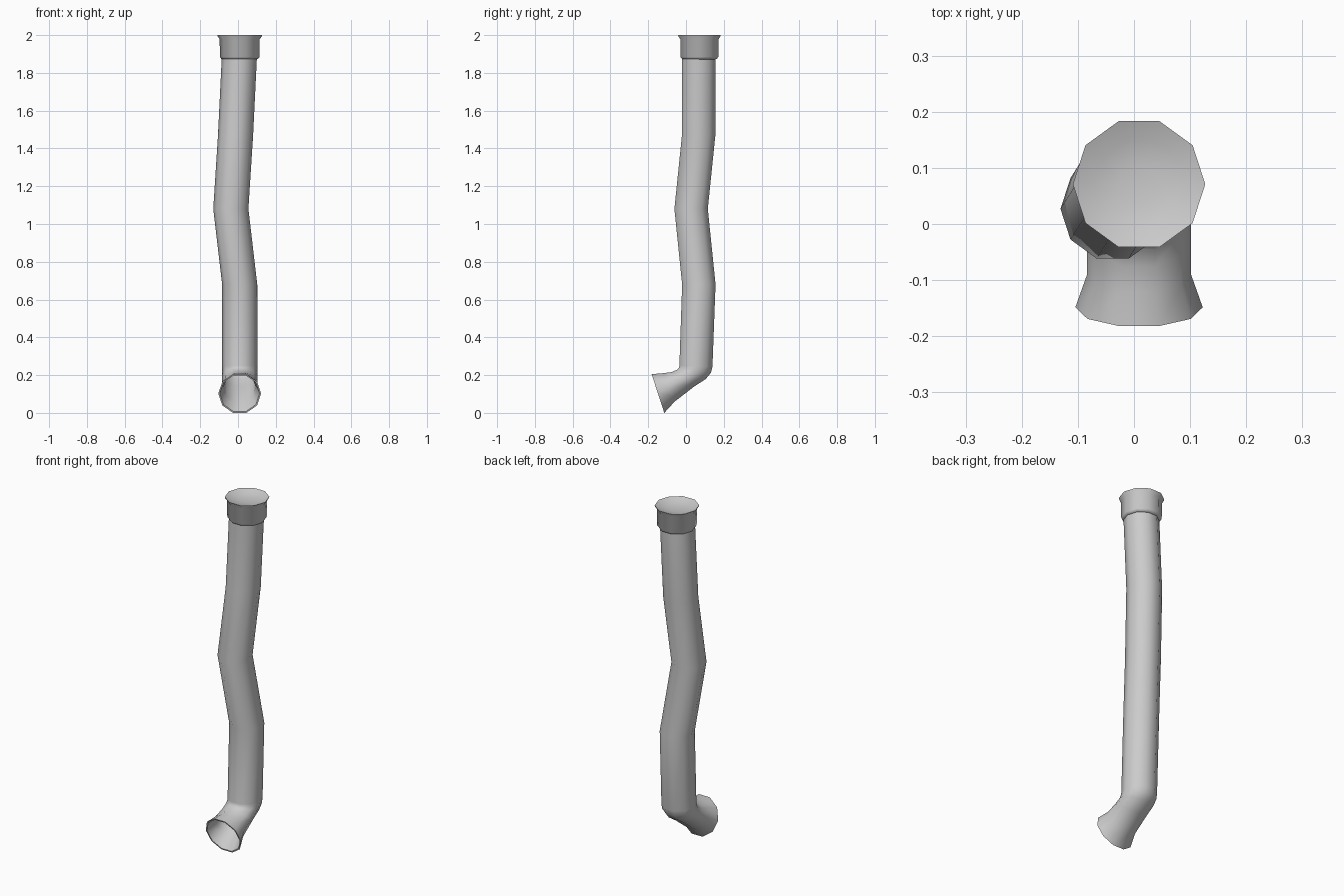
import bpy, bmesh, math
from mathutils import Vector

cube = bpy.data.objects.get("Cube")
if cube:
    bpy.data.objects.remove(cube)

SIDES = 10
FLAT = math.sin(math.radians(72))  # reach of the flat side of a ten-sided ring

grey = bpy.data.materials.new("pipe grey")
grey.use_nodes = True
grey.diffuse_color = (0.6, 0.6, 0.6, 1)
grey.node_tree.nodes["Principled BSDF"].inputs["Base Color"].default_value = (0.6, 0.6, 0.6, 1)


def ring(x, front, back, half_width, scale=1.0):
    """Ten-sided ring given by its centre x, its front and back (y, z) points and its half width."""
    f, b = Vector((x, *front)), Vector((x, *back))
    mid, depth = (f + b) / 2, (b - f) / 2 / FLAT * scale
    side = Vector((half_width * scale, 0, 0))
    angles = [math.tau * i / SIDES for i in range(SIDES)]
    return [mid + side * math.cos(a) + depth * math.sin(a) for a in angles]


def level(x, y, z, r):
    """Level ring around a centre."""
    return ring(x, (y - r * FLAT, z), (y + r * FLAT, z), r)


def loft(name, rings):
    """Skin a row of rings and close both ends."""
    bm = bmesh.new()
    rows = [[bm.verts.new(p) for p in points] for points in rings]
    for low, high in zip(rows, rows[1:]):
        for i in range(SIDES):
            j = (i + 1) % SIDES
            bm.faces.new((low[i], low[j], high[j], high[i]))
    bm.faces.new(rows[0][::-1])
    bm.faces.new(rows[-1])
    bmesh.ops.recalc_face_normals(bm, faces=bm.faces)
    mesh = bpy.data.meshes.new(name)
    bm.to_mesh(mesh)
    bm.free()
    mesh.materials.append(grey)
    obj = bpy.data.objects.new(name, mesh)
    bpy.context.collection.objects.link(obj)
    bpy.ops.object.select_all(action='DESELECT')
    obj.select_set(True)
    bpy.context.view_layer.objects.active = obj
    bpy.ops.object.shade_smooth_by_angle(angle=math.radians(60))
    return obj


# Elbow from the flared mouth up to the straight pipe: front, back, half width
CX, R = 0.009, 0.093
elbow = [
    ((-0.182, 0.205), (-0.115, 0.0), 0.1135),
    ((-0.122, 0.21), (-0.06, 0.06), R),
    ((-0.075, 0.216), (0.04, 0.137), R),
    ((-0.045, 0.23), (0.105, 0.18), R),
    ((-0.037, 0.24), (0.132, 0.212), R),
    ((-0.035, 0.25), (0.14, 0.245), R),
]

# Bends of the upright pipe: centre x, y, z
bends = [(CX, 0.068, 0.68), (-0.038, 0.027, 1.08), (-0.013, 0.067, 1.47), (0.008, 0.068, 1.9)]

bore = [ring(CX, *e, scale=0.93) for e in reversed(elbow)]
outside = [ring(CX, *e) for e in elbow]
upright = [level(*p, R) for p in bends]
inner_end = [level(CX, 0.066, 0.62, R * 0.93)]
loft("drain_pipe", inner_end + bore + outside + upright)

# Collar with a flared lip and a shallow dished top: z, radius
collar = [(1.872, 0.09), (1.874, 0.097), (1.884, 0.105), (1.978, 0.106), (1.994, 0.117),
          (2.0, 0.118), (1.985, 0.08), (1.978, 0.035)]
loft("top_collar", [level(CX, 0.071, z, r) for z, r in collar])
